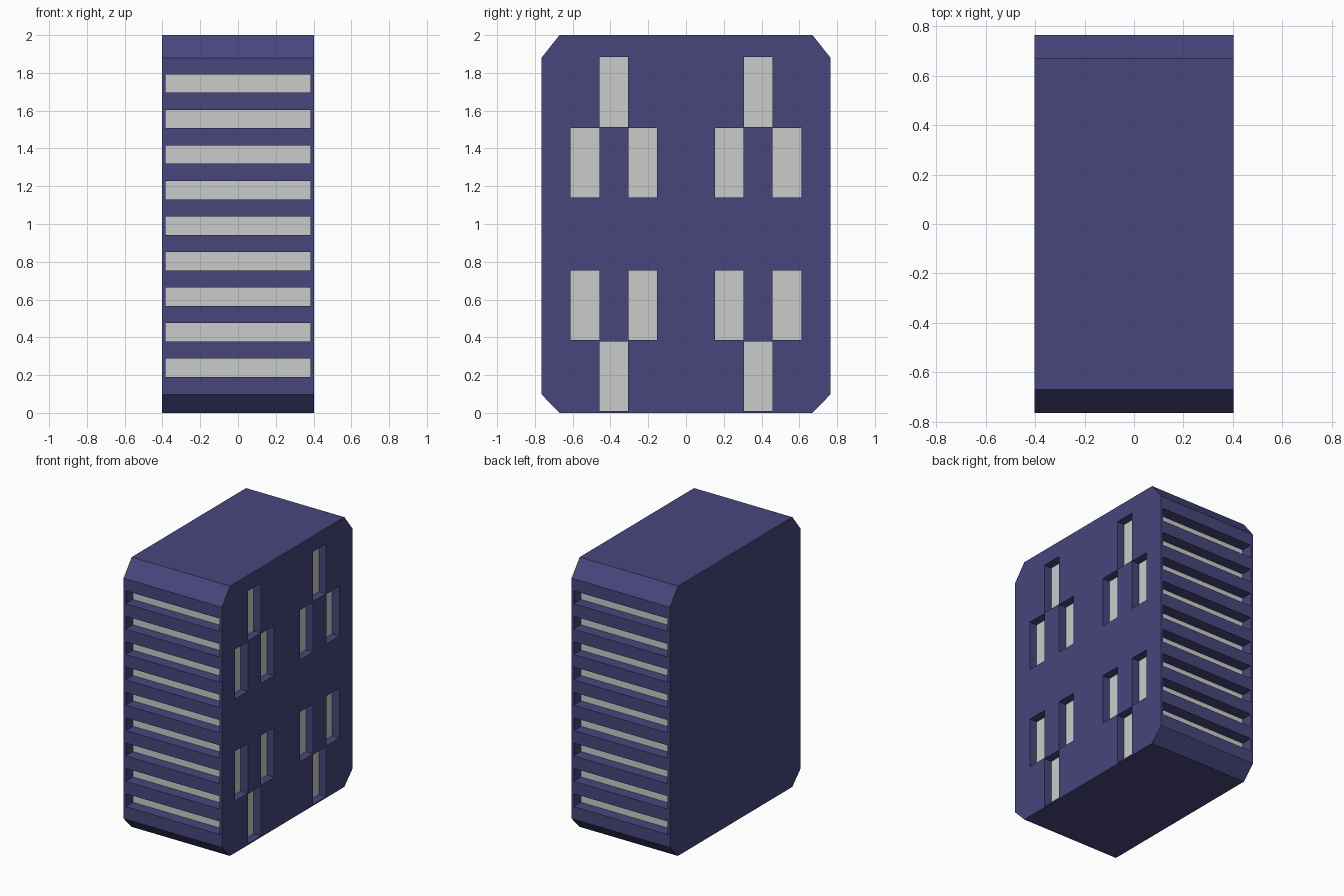
import bpy, bmesh
from mathutils import Matrix, Vector

if "Cube" in bpy.data.objects:
    bpy.data.objects.remove(bpy.data.objects["Cube"])

W, D = 0.403, 0.765          # half width (x), half depth (y)
VENT_DEPTH, WINDOW_DEPTH = 0.085, 0.06
BACKING = 0.01               # thickness of the grey panels

blue = bpy.data.materials.new("dark_blue")
blue.diffuse_color = (0.063, 0.061, 0.205, 1)
blue.use_nodes = True
blue.node_tree.nodes["Principled BSDF"].inputs["Base Color"].default_value = blue.diffuse_color


def mesh_object(name, bm, mat=None):
    bmesh.ops.recalc_face_normals(bm, faces=bm.faces[:])
    mesh = bpy.data.meshes.new(name)
    bm.to_mesh(mesh)
    bm.free()
    obj = bpy.data.objects.new(name, mesh)
    bpy.context.collection.objects.link(obj)
    if mat:
        mesh.materials.append(mat)
    return obj


def boxes(name, spans, mat=None):
    """One object from boxes given as (x0, x1, y0, y1, z0, z1)."""
    bm = bmesh.new()
    for s in spans:
        lo, hi = Vector(s[0::2]), Vector(s[1::2])
        m = Matrix.Translation((lo + hi) / 2) @ Matrix.Diagonal((*(hi - lo), 1))
        bmesh.ops.create_cube(bm, size=1, matrix=m)
    return mesh_object(name, bm, mat)


# Body: chamfered side profile extruded across x
half = [(0.67, 0), (D, 0.098), (D, 1.88), (0.67, 2)]
profile = half + [(-y, z) for y, z in reversed(half)]
bm = bmesh.new()
face = bm.faces.new([bm.verts.new((-W, y, z)) for y, z in profile])
ext = bmesh.ops.extrude_face_region(bm, geom=[face])
bmesh.ops.translate(bm, vec=(2 * W, 0, 0),
                    verts=[v for v in ext["geom"] if isinstance(v, bmesh.types.BMVert)])
body = mesh_object("cabinet_body", bm, blue)

# Vent slots on front and back, window recesses on the right side
cuts, panels = [], {"front_vent_panels": [], "back_vent_panels": [], "window_panels": []}
for i in range(9):
    z = 0.191 + i * 0.188
    for name, side in (("front_vent_panels", -1), ("back_vent_panels", 1)):
        def span(a, b):
            return (-0.385, 0.385, *sorted((side * a, side * b)), z, z + 0.096)
        floor = D - VENT_DEPTH
        cuts.append(span(floor - BACKING, D + 0.05))
        panels[name].append(span(floor - BACKING, floor))

for cy in (-0.382, 0.382):
    for dy, z in ((0, 0.01), (-0.153, 0.385), (0.153, 0.385),
                  (-0.153, 1.14), (0.153, 1.14), (0, 1.514)):
        area = (cy + dy - 0.076, cy + dy + 0.076, z, z + 0.369)
        floor = W - WINDOW_DEPTH
        cuts.append((floor - BACKING, W + 0.05, *area))
        panels["window_panels"].append((floor - BACKING, floor, *area))

# Cut all recesses, then back them with grey panels
cutter = boxes("recess_cutter", cuts, blue)
cutter.hide_render = True
cutter.hide_viewport = True
mod = body.modifiers.new("recesses", "BOOLEAN")
mod.operation, mod.solver, mod.object = "DIFFERENCE", "EXACT", cutter
for name, spans in panels.items():
    boxes(name, spans)
